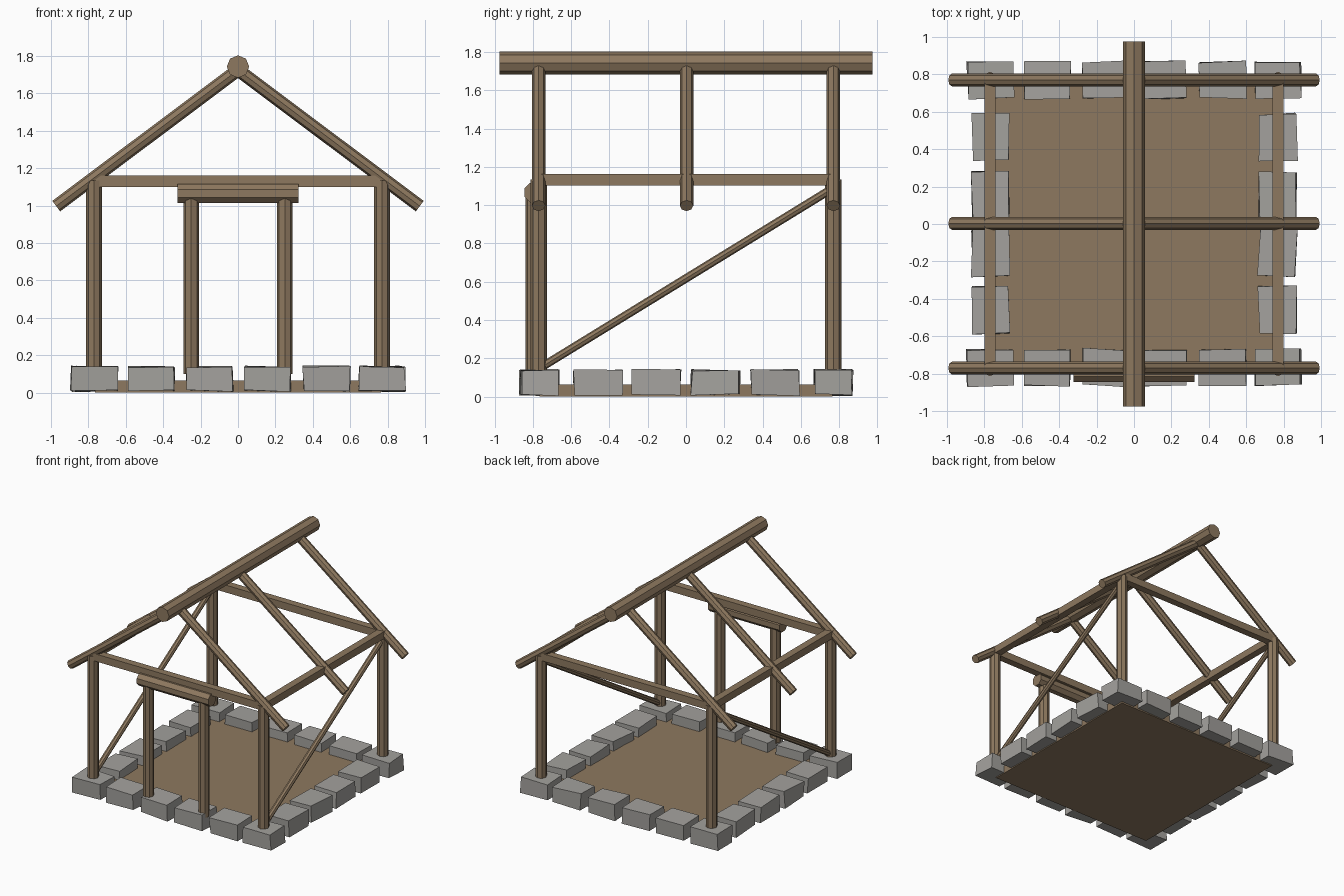
import bpy, bmesh, random
from math import radians
from mathutils import Vector, Matrix

random.seed(4)
if "Cube" in bpy.data.objects:
    bpy.data.objects.remove(bpy.data.objects["Cube"], do_unlink=True)


def material(name, rgb):
    m = bpy.data.materials.new(name)
    m.use_nodes = True
    m.diffuse_color = (*rgb, 1)
    m.node_tree.nodes["Principled BSDF"].inputs["Base Color"].default_value = (*rgb, 1)
    return m


wood = material("weathered_wood", (0.27, 0.19, 0.115))
stone = material("grey_stone", (0.37, 0.36, 0.34))


def finish(name, bm, mat):
    mesh = bpy.data.meshes.new(name)
    bm.to_mesh(mesh)
    bm.free()
    mesh.materials.append(mat)
    obj = bpy.data.objects.new(name, mesh)
    bpy.context.collection.objects.link(obj)
    return obj


def log(name, start, end, radius, roll=0):
    """Eight-sided log between two points."""
    a, b = Vector(start), Vector(end)
    axis = b - a
    turn = axis.to_track_quat('Z', 'Y').to_matrix().to_4x4()
    place = Matrix.Translation((a + b) / 2) @ turn @ Matrix.Rotation(radians(roll), 4, 'Z')
    bm = bmesh.new()
    bmesh.ops.create_cone(bm, cap_ends=True, segments=8, radius1=radius,
                          radius2=radius, depth=axis.length, matrix=place)
    return finish(name, bm, wood)


def box(name, centre, size, mat, wobble=0, spin=0):
    """Box, optionally with uneven corners."""
    bm = bmesh.new()
    bmesh.ops.create_cube(bm, size=1, matrix=Matrix.Diagonal((*size, 1)))
    for v in bm.verts:
        v.co += Vector([random.uniform(-wobble, wobble) for _ in range(3)])
    place = Matrix.Translation(centre) @ Matrix.Rotation(spin, 4, 'Z')
    bmesh.ops.transform(bm, matrix=place, verts=bm.verts)
    return finish(name, bm, mat)


def stone_block(name, x, y, w, d):
    box(name, (x, y, 0.074), (w, d, 0.13), stone, 0.006, random.uniform(-0.03, 0.03))


# Floor slab
box("floor", (0, 0, 0.032), (1.53, 1.53, 0.064), wood)

# Foundation stones: full rows front and back, columns between them
for y, row in ((-0.768, "front"), (0.77, "back")):
    for x in (-0.768, -0.463, -0.152, 0.158, 0.474, 0.768):
        stone_block(row + "_stone", x, y, 0.246, 0.195)
for x, column in ((-0.768, "right"), (0.768, "left")):
    for y in (-0.46, -0.155, 0.155, 0.465):
        stone_block(column + "_stone", x, y, 0.2, 0.25)

# Corner posts, wall rails and diagonal braces
P = 0.77
for sx, side in ((-1, "right"), (1, "left")):
    for sy, end in ((-1, "front"), (1, "back")):
        log(f"{end}_{side}_post", (sx * P, sy * P, 0.12), (sx * P, sy * P, 1.135), 0.043)
    box(side + "_rail", (sx * P, 0, 1.133), (0.06, 2 * P, 0.06), wood)
    log(side + "_brace", (sx * P, -0.77, 0.145), (sx * P, 0.77, 1.09), 0.022)
for sy, end in ((-1, "front"), (1, "back")):
    box(end + "_tie_beam", (0, sy * P, 1.13), (2 * P, 0.06, 0.06), wood)

# Doorway
for sx, side in ((-1, "right"), (1, "left")):
    log(side + "_door_post", (sx * 0.25, -0.797, 0.1), (sx * 0.25, -0.797, 1.04), 0.042)
log("door_lintel", (-0.323, -0.795, 1.065), (0.323, -0.795, 1.065), 0.054, 22.5)

# Roof ridge and rafters
log("ridge_beam", (0, -0.975, 1.743), (0, 0.975, 1.743), 0.06)
for y, end in ((-P, "front"), (0.003, "middle"), (P, "back")):
    for sx, side in ((-1, "right"), (1, "left")):
        log(f"{end}_{side}_rafter", (0, y, 1.725), (sx * 0.972, y, 0.997), 0.035)
